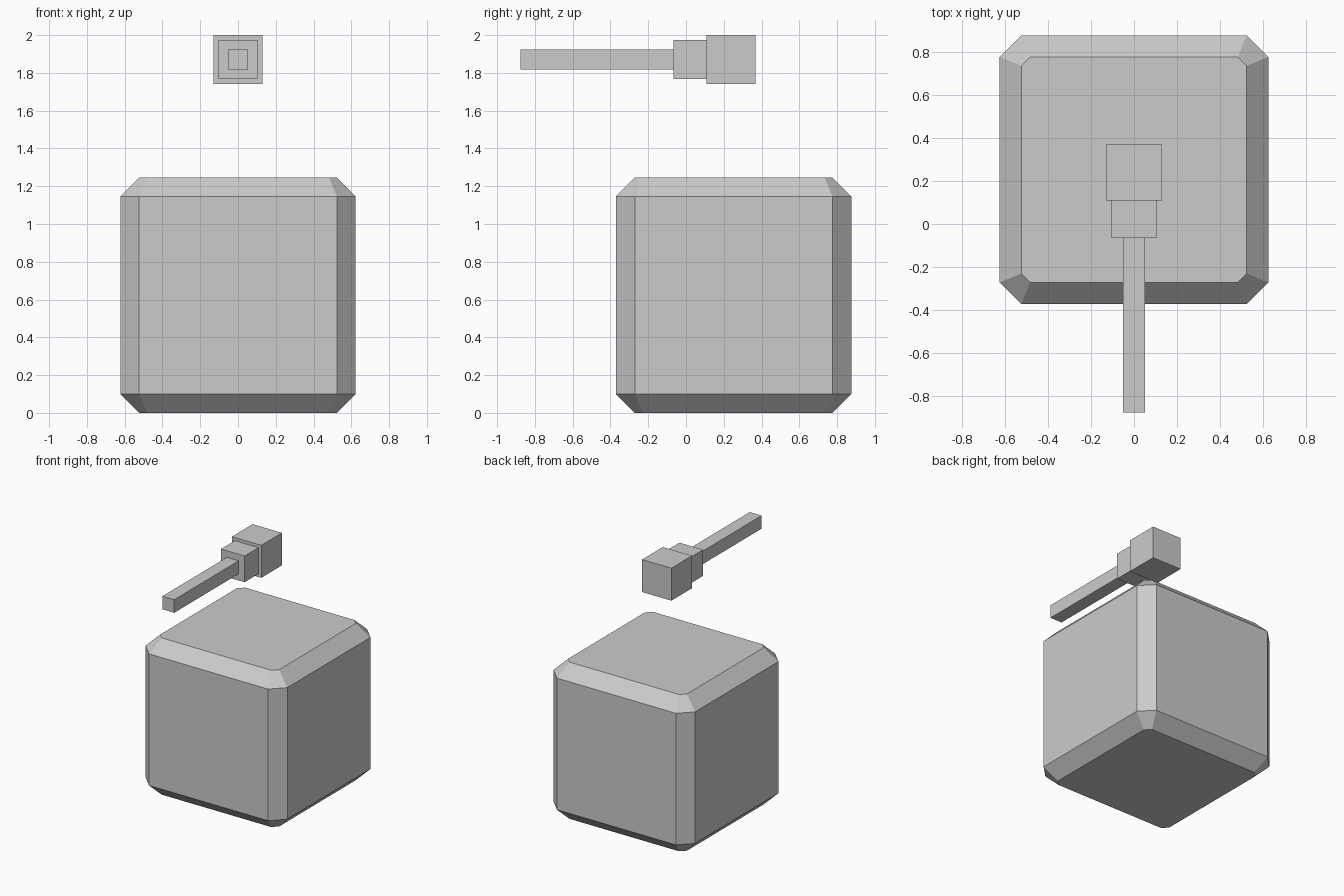
import bpy, bmesh

if "Cube" in bpy.data.objects:
    bpy.data.objects.remove(bpy.data.objects["Cube"])


def box(name, half_x, half_z, y0, y1, z):
    bpy.ops.mesh.primitive_cube_add(size=1, location=(0, (y0 + y1) / 2, z))
    ob = bpy.context.object
    ob.name = name
    ob.scale = (2 * half_x, y1 - y0, 2 * half_z)
    bpy.ops.object.transform_apply(location=False, rotation=False, scale=True)
    return ob


# Chamfered block, built as a stack of octagonal rings
H, CUT, INSET, Z_TOP, Y_MID = 0.623, 0.10, 0.10, 1.246, 0.252


def octagon(half, cut, z):
    a, b = half, half - cut
    pts = [(a, -b), (a, b), (b, a), (-b, a), (-a, b), (-a, -b), (-b, -a), (b, -a)]
    return [(x, y, z) for x, y in pts]


small_cut = CUT - INSET * (2 - 2 ** 0.5)
rings = [(H - INSET, small_cut, 0), (H, CUT, INSET),
         (H, CUT, Z_TOP - INSET), (H - INSET, small_cut, Z_TOP)]
bm = bmesh.new()
loops = [[bm.verts.new(p) for p in octagon(*r)] for r in rings]
for lo, hi in zip(loops, loops[1:]):
    for i in range(8):
        j = (i + 1) % 8
        bm.faces.new((lo[i], lo[j], hi[j], hi[i]))
bm.faces.new(loops[0][::-1])
bm.faces.new(loops[-1])
bmesh.ops.recalc_face_normals(bm, faces=bm.faces)
mesh = bpy.data.meshes.new("block")
bm.to_mesh(mesh)
bm.free()
block = bpy.data.objects.new("block", mesh)
block.location.y = Y_MID
bpy.context.collection.objects.link(block)

# Stepped bar floating above the block
Z_BAR = 1.871
box("thin_rod", 0.052, 0.052, -0.875, -0.066, Z_BAR)
box("collar", 0.104, 0.104, -0.066, 0.108, Z_BAR)
box("end_block", 0.129, 0.129, 0.108, 0.368, Z_BAR)
